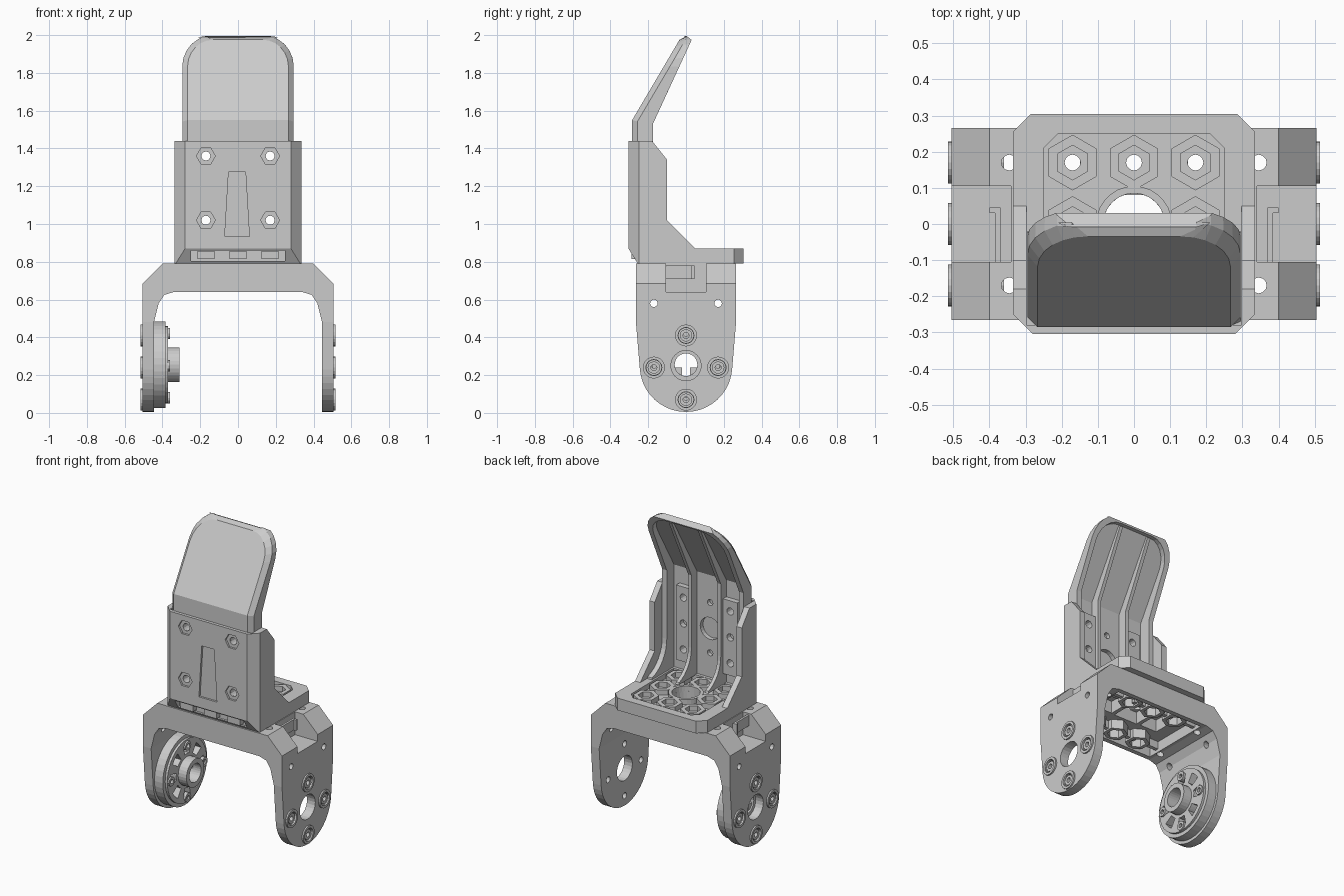
import bpy, bmesh
from math import sin, cos, radians

if "Cube" in bpy.data.objects:
    bpy.data.objects.remove(bpy.data.objects["Cube"])


def prism(name, axis, pts, a, b):
    """Extrude a 2D outline: axis x uses (y,z), y uses (x,z), z uses (x,y)."""
    put = {'x': lambda p, t: (t, p[0], p[1]), 'y': lambda p, t: (p[0], t, p[1]),
           'z': lambda p, t: (p[0], p[1], t)}[axis]
    bm = bmesh.new()
    lo = [bm.verts.new(put(p, a)) for p in pts]
    hi = [bm.verts.new(put(p, b)) for p in pts]
    bm.faces.new(lo)
    bm.faces.new(hi)
    n = len(pts)
    for i in range(n):
        j = (i + 1) % n
        bm.faces.new((lo[i], lo[j], hi[j], hi[i]))
    bmesh.ops.recalc_face_normals(bm, faces=bm.faces)
    me = bpy.data.meshes.new(name)
    bm.to_mesh(me)
    bm.free()
    ob = bpy.data.objects.new(name, me)
    bpy.context.collection.objects.link(ob)
    return ob


def arc(c, r, a0, a1, n):
    return [(c[0] + r * cos(radians(a0 + (a1 - a0) * i / n)),
             c[1] + r * sin(radians(a0 + (a1 - a0) * i / n))) for i in range(n + 1)]


def disc(name, axis, c, r, a, b, n=24, turn=0):
    return prism(name, axis, arc(c, r, turn, turn + 360, n)[:-1], a, b)


def box(name, x0, x1, y0, y1, z0, z1):
    return prism(name, 'z', [(x0, y0), (x1, y0), (x1, y1), (x0, y1)], z0, z1)


def boolean(ob, tools, op='DIFFERENCE'):
    for t in tools:
        m = ob.modifiers.new("cut", 'BOOLEAN')
        m.object, m.operation, m.solver = t, op, 'EXACT'
    dg = bpy.context.evaluated_depsgraph_get()
    me = bpy.data.meshes.new_from_object(ob.evaluated_get(dg))
    ob.modifiers.clear()
    ob.data = me
    for t in tools:
        bpy.data.objects.remove(t)
    return ob


def ring(name, axis, c, ro, ri, a, b, n=24, turn=0, ni=None):
    ob = disc(name, axis, c, ro, a, b, n, turn)
    return boolean(ob, [disc("bore", axis, c, ri, a - .02, b + .02, ni or n, turn)])


def flip(pts):
    return pts + [(-x, z) for x, z in reversed(pts)]


GRID = [(x, y) for x in (-.17, 0, .17) for y in (-.17, 0, .17) if (x, y) != (0, 0)]
SCREWS = [(0, .41), (0, .07), (-.17, .24), (.17, .24)]

# U-shaped bracket: front outline intersected with the rounded leg outline
bracket = prism("bracket", 'y', flip(
    [(.34, .64), (.39, .625), (.42, .58), (.445, .48), (.445, -.02), (.505, -.02),
     (.505, .685), (.40, .79)]), -.3, .3)
boolean(bracket, [prism("leg_outline", 'x', [(-.265, .8), (-.265, .48)]
                  + arc((0, .25), .245, 185, 355, 20) + [(.265, .48), (.265, .8)], -.6, .6)],
        'INTERSECT')
cuts = [box("pocket", -.32, .32, -.235, .235, .6, .71)]
for s in (-1, 1):
    xs = sorted((s * .34, s * .6))
    cuts.append(box("notch", *xs, -.105, .105, .64, .9))
    xs = sorted((s * .4, s * .6))
    cuts.append(disc("axle_hole", 'x', (0, .25), .08, *xs))
    cuts += [disc("screw_hole", 'x', c, .02, *xs, 12) for c in SCREWS + [(-.17, .58), (.17, .58)]]
    cuts += [disc("recess", 'x', c, .04, *sorted((s * .495, s * .6)), 16) for c in SCREWS]
    cuts += [disc("edge_hole", 'z', (s * .345, y), .022, .6, .9, 12) for y in (-.17, .17)]
    xs = sorted((s * .11, s * .235))
    cuts.append(box("window", *xs, -.075, .075, .65, .9))
cuts.append(box("window", -.085, .085, -.08, .08, .65, .9))
cuts += [disc("plate_hole", 'z', c, .022, .6, .9, 12) for c in GRID if c[1]]
boolean(bracket, cuts)

# hexagon nut sockets and ribs under the bracket plate
for x, y in GRID:
    if y:
        ring("bracket_nut_socket", 'z', (x, y), .075, .05, .65, .715, 6, 30)
for s in (-1, 1):
    for y in (-.17, .17):
        for x0 in (.06, .23):
            box("plate_rib", *sorted((s * x0, s * (x0 + .09))), y - .012, y + .012, .66, .715)
    # cable hook in the side notch
    box("cable_hook", *sorted((s * .37, s * .384)), -.11, .035, .71, .78)
    box("cable_hook_tip", *sorted((s * .37, s * .40)), .03, .045, .71, .78)
    # screw collars on the outside of each leg
    for c in SCREWS:
        ring("screw_collar", 'x', c, .058, .042, *sorted((s * .5, s * .515)), 20)
        ring("screw_head", 'x', c, .033, .016, *sorted((s * .492, s * .508)), 12)

# servo horn on the left leg
C = (0, .255)
horn = disc("horn", 'x', C, .23, -.45, -.37, 40)
cuts = [disc("bore", 'x', C, .06, -.6, -.2)]
for k in range(8):
    a0 = k * 45
    cuts.append(prism("horn_pocket", 'x', arc(C, .175, a0 - 12, a0 + 12, 3)
                      + arc(C, .112, a0 + 12, a0 - 12, 3), -.415, -.3))
cuts.append(ring("face_step", 'x', C, .26, .205, -.385, -.3, 40))
boolean(horn, cuts)
ring("horn_hub", 'x', C, .092, .06, -.40, -.31, 28)
for c in SCREWS:
    ring("horn_screw", 'x', (c[0], c[1] + .01), .03, .014, -.42, -.36, 12)
box("axle_key", -.44, -.42, .02, .06, .2, .24)
box("axle_key", -.44, -.42, -.06, -.02, .2, .24)

# outer shell: L-shaped side outline with clipped vertical corners
shell = prism("shell", 'x', [(-.305, .87), (-.305, 1.44), (-.18, 1.44), (-.10, 1.34),
              (-.10, 1.02), (.05, .87), (.305, .87), (.305, .79), (-.255, .79)], -.335, .335)
boolean(shell, [prism("plan", 'z', [(-.28, -.305), (.28, -.305), (.335, -.25), (.335, .255),
                (.28, .31), (-.28, .31), (-.335, .255), (-.335, -.25)], .7, 1.6)], 'INTERSECT')
cuts = [box("inside", -.297, .297, -.28, .5, .87, 1.6),
        prism("floor_recess", 'z', [(-.25, -.23), (.25, -.23), (.25, .21), (.21, .25),
                                    (-.21, .25), (-.25, .21)], .835, .9),
        box("front_slot", -.25, .25, -.4, -.25, .805, .86),
        prism("tapered_recess", 'y', [(-.07, .935), (.06, .935), (.04, 1.275), (-.05, 1.275)],
              -.4, -.292),
        disc("centre_hole", 'z', (0, 0), .085, .7, 1)]
cuts += [disc("floor_hole", 'z', c, .022, .7, 1, 12) for c in GRID]
for x in (-.17, .17):
    for z in (1.02, 1.36):
        cuts.append(disc("hex_recess", 'y', (x, z), .05, -.4, -.2, 6))
boolean(shell, cuts)
for x in (-.17, 0, .17):
    box("slot_tab", x - .045, x + .045, -.288, -.24, .815, .858)
for c in GRID:
    ring("floor_nut_socket", 'z', c, .077, .048, .825, .868, 6, 30)
ring("floor_centre_ring", 'z', (0, 0), .105, .085, .825, .868, 28)

# tongue: bent tray with rounded top, sweeping down into the floor
SWEEP = arc((.03, 1.08), .205, 180, 255, 8)
tongue = prism("tongue", 'x', [(-.285, .865), (-.285, 1.55), (-.02, 2.0), (.03, 1.975),
               (-.175, 1.53)] + SWEEP + [(-.02, .865)], -.295, .295)


def outline(w, top, r):
    return flip([(w, .5)] + arc((w - r, top - r), r, 0, 90, 6))


boolean(tongue, [prism("tongue_outline", 'y', outline(.295, 2.0, .165), -.6, .6)], 'INTERSECT')
bm = bmesh.new()
bm.from_mesh(tongue.data)
rim = [e for e in bm.edges if len(e.link_faces) == 2
       and min(f.normal.y for f in e.link_faces) < -.5
       and -.3 < max(f.normal.y for f in e.link_faces)
       and all(f.normal.z > -.5 for f in e.link_faces)]
bmesh.ops.bevel(bm, geom=rim, offset=.028, segments=1, affect='EDGES', profile=.5)
bm.to_mesh(tongue.data)
bm.free()
hollow = prism("hollow", 'x', [(-.25, .7), (-.25, 1.54), (.086, 2.11), (.5, 2.11), (.5, .7)],
               -.5, .5)
boolean(hollow, [prism("inset", 'y', outline(.262, 1.965, .14), -.6, .6)], 'INTERSECT')
cuts = [hollow, disc("big_hole", 'y', (0, 1.19), .072, -.279, -.1)]
cuts += [disc("hole", 'y', (0, z), .02, -.275, -.1, 12) for z in (1.03, 1.36)]
for x in (-.17, .17):
    cuts += [disc("hole", 'y', (x, z), .024, -.4, -.1, 12) for z in (1.02, 1.36)]
boolean(tongue, cuts)

# ribs and bolt pads behind the tongue
for s in (-1, 1):
    prism("tongue_rib", 'x', [(-.265, .866), (-.265, 1.54), (-.01, 1.97), (.012, 1.955),
          (-.192, 1.535)] + arc((.0, 1.06), .192, 180, 250, 8) + [(-.06, .866)],
          *sorted((s * .095, s * .118)))
    pad = box("bolt_pad", *sorted((s * .118, s * .222)), -.255, -.215, .94, 1.43)
    boolean(pad, [disc("hole", 'y', (s * .17, z), .024, -.4, -.1, 12) for z in (1.02, 1.19, 1.36)])
    for z in (1.02, 1.36):
        ring("front_nut", 'y', (s * .17, z), .05, .024, -.292, -.27, 6, 0, 16)
